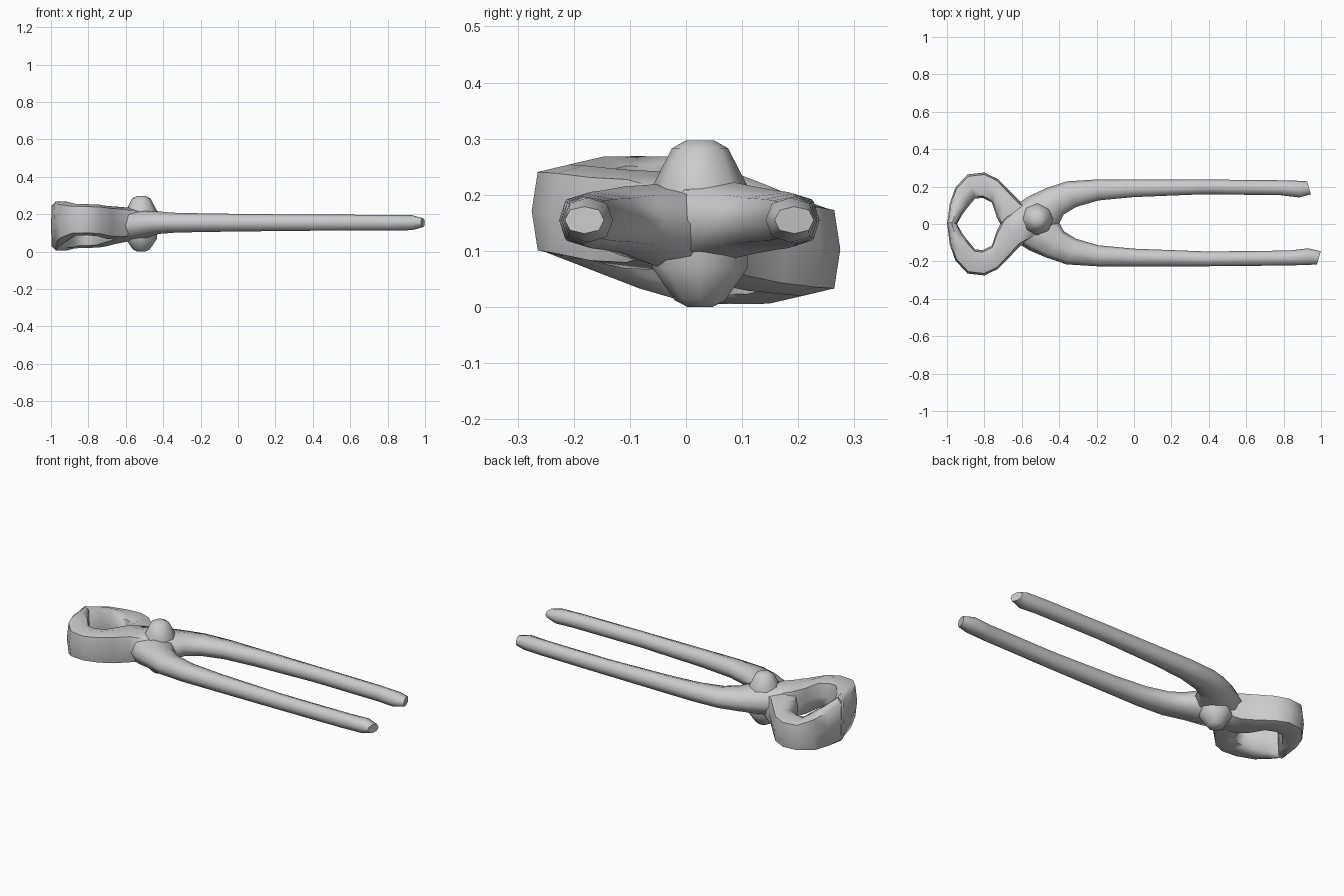
import bpy, bmesh, math
from mathutils import Vector

if "Cube" in bpy.data.objects:
    bpy.data.objects.remove(bpy.data.objects["Cube"])

SIDES = 8
MID_Z = 0.137

# Jaw stations: outer x, y, inner x, y, side lean in z, half height
JAW = [
    (-1.00, -0.01, -0.95, -0.005, 0.000, 0.130),
    (-0.985, 0.11, -0.915, 0.055, -0.014, 0.118),
    (-0.955, 0.195, -0.88, 0.10, -0.026, 0.105),
    (-0.89, 0.265, -0.85, 0.135, -0.034, 0.085),
    (-0.80, 0.275, -0.81, 0.14, -0.034, 0.083),
    (-0.73, 0.242, -0.76, 0.115, -0.030, 0.085),
    (-0.67, 0.182, -0.735, 0.04, -0.020, 0.088),
    (-0.61, 0.120, -0.70, -0.03, -0.012, 0.088),
]
# Arm stations crossing to the opposite side (same columns)
ARM = [
    (-0.51, 0.08, -0.63, -0.10, -0.008, 0.080),
    (-0.41, 0.02, -0.56, -0.145, -0.004, 0.072),
    (-0.375, -0.045, -0.47, -0.185, 0.0, 0.060),
    (-0.31, -0.085, -0.36, -0.222, 0.0, 0.053),
    (-0.19, -0.120, -0.20, -0.232, 0.0, 0.050),
    (0.00, -0.138, 0.00, -0.232, 0.0, 0.047),
    (0.38, -0.153, 0.38, -0.232, 0.0, 0.043),
    (0.80, -0.148, 0.78, -0.228, 0.0, 0.042),
    (0.90, -0.136, 0.90, -0.225, 0.0, 0.040),
    (0.965, -0.152, 0.945, -0.222, 0.0, 0.024),
]


def spow(v, e):
    return math.copysign(abs(v) ** e, v)


def finish(bm, name, angle):
    bmesh.ops.recalc_face_normals(bm, faces=bm.faces)
    me = bpy.data.meshes.new(name)
    bm.to_mesh(me)
    bm.free()
    ob = bpy.data.objects.new(name, me)
    bpy.context.collection.objects.link(ob)
    bpy.ops.object.select_all(action='DESELECT')
    ob.select_set(True)
    bpy.context.view_layer.objects.active = ob
    bpy.ops.object.shade_smooth_by_angle(angle=math.radians(angle))
    return ob


def bridge(bm, rings):
    for a, b in zip(rings, rings[1:]):
        for i in range(len(a)):
            j = (i + 1) % len(a)
            bm.faces.new((a[i], a[j], b[j], b[i]))
    bm.faces.new(rings[0])
    bm.faces.new(rings[-1])


def half(name, side, reach):
    """One lever: a jaw on one side running through the pivot to a handle."""
    bm = bmesh.new()
    rings = []
    for k, (ox, oy, ix, iy, lean, h) in enumerate(JAW + ARM):
        jaw = k < len(JAW)
        blend = min(1, max(0, (k - len(JAW) + 2) / 4))
        shift = 0.006 * blend
        zc = MID_Z + 0.018 * blend + side * lean
        square = 0.5 if jaw else 0.85          # boxy jaws, round handles
        stretch = lambda x: x * reach if x > 0 else x
        a = Vector((stretch(ox), side * oy + shift, zc))
        b = Vector((stretch(ix), side * iy + shift, zc))
        c, r = (a + b) / 2, (a - b) / 2
        ring = []
        for i in range(SIDES):
            t = math.tau * i / SIDES
            p = c + r * spow(math.cos(t), square)
            p.z += h * spow(math.sin(t), square)
            ring.append(bm.verts.new(p))
        rings.append(ring)
    bridge(bm, rings)
    return finish(bm, name, 60)


half("lever_long", 1, 1.035)
half("lever_short", -1, 0.98)

# Pivot boss, turned profile of (radius, z), with rounded heads on both faces
bm = bmesh.new()
rings = []
for r, z in [(0.022, 0.0), (0.045, 0.012), (0.085, 0.07),
             (0.085, 0.215), (0.050, 0.283), (0.025, 0.297)]:
    rings.append([bm.verts.new((-0.517 + r * math.cos(math.tau * i / SIDES),
                                0.025 + r * math.sin(math.tau * i / SIDES), z))
                  for i in range(SIDES)])
bridge(bm, rings)
finish(bm, "pivot_boss", 60)
